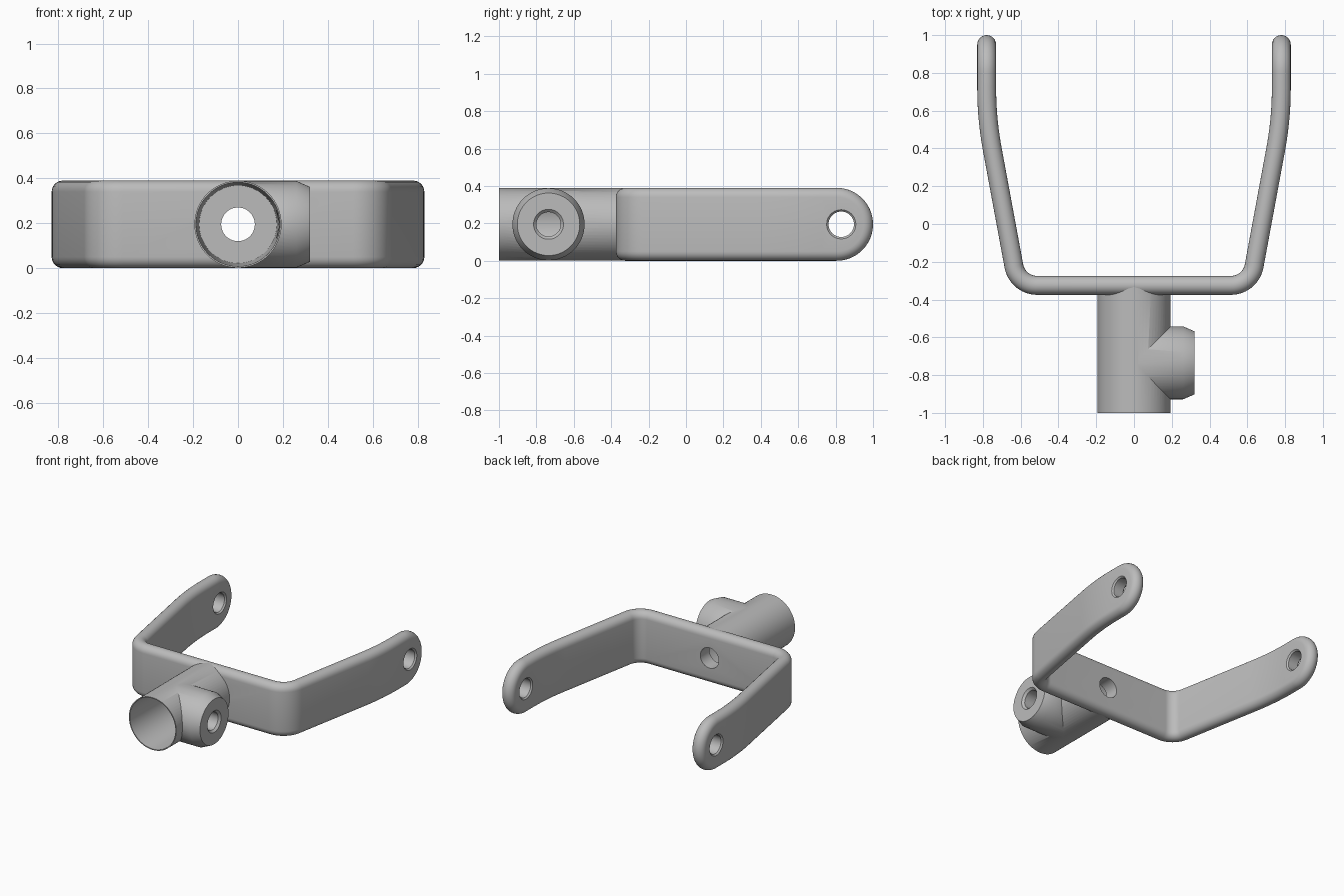
import bpy, bmesh, math
from mathutils import Vector

if "Cube" in bpy.data.objects:
    bpy.data.objects.remove(bpy.data.objects["Cube"], do_unlink=True)

steel = bpy.data.materials.new("plain grey metal")
steel.use_nodes = True
GREY = (0.5, 0.5, 0.5, 1)
steel.diffuse_color = GREY
steel.node_tree.nodes["Principled BSDF"].inputs["Base Color"].default_value = GREY

MID = 0.195      # half height of the strap, and height of every axis
HALF = 0.05      # half thickness of the strap


def finish(name, bm):
    bmesh.ops.remove_doubles(bm, verts=bm.verts, dist=1e-5)
    bmesh.ops.recalc_face_normals(bm, faces=bm.faces)
    mesh = bpy.data.meshes.new(name)
    bm.to_mesh(mesh)
    bm.free()
    mesh.materials.append(steel)
    obj = bpy.data.objects.new(name, mesh)
    bpy.context.collection.objects.link(obj)
    return obj


def turned(name, axis, centre, profile, sides=64):
    """Solid of revolution; profile holds (position along axis, radius)."""
    bm = bmesh.new()
    rings = []
    for along, radius in profile:
        ring = []
        for i in range(sides):
            a = math.tau * i / sides
            across, z = radius * math.cos(a), MID + radius * math.sin(a)
            co = (along, centre + across, z) if axis == "x" else (centre + across, along, z)
            ring.append(bm.verts.new(co))
        rings.append(ring)
    for r0, r1 in zip(rings, rings[1:]):
        for i in range(sides):
            j = (i + 1) % sides
            bm.faces.new((r0[i], r0[j], r1[j], r1[i]))
    bm.faces.new(rings[0])
    bm.faces.new(rings[-1])
    return finish(name, bm)


def combine(target, tool, operation):
    tool.hide_render = True
    mod = target.modifiers.new(operation.lower(), "BOOLEAN")
    mod.operation, mod.solver, mod.object = operation, "EXACT", tool
    bpy.context.view_layer.objects.active = target
    bpy.ops.object.modifier_apply(modifier=mod.name)
    bpy.data.objects.remove(tool, do_unlink=True)


def smooth(obj):
    bpy.ops.object.select_all(action="DESELECT")
    obj.select_set(True)
    bpy.context.view_layer.objects.active = obj
    bpy.ops.object.shade_smooth_by_angle(angle=math.radians(30))


def fillet(before, corner, after, radius, steps):
    """Centre line points and outward normals around a rounded corner."""
    d0, d1 = (corner - before).normalized(), (after - corner).normalized()
    turn = d0.angle_signed(d1)
    side = 1 if d0.x * d1.y - d0.y * d1.x > 0 else -1
    start = corner - d0 * radius * math.tan(abs(turn) / 2)
    n0 = Vector((d0.y, -d0.x))
    centre = start - n0 * radius * side
    base = math.atan2(n0.y, n0.x)
    out = []
    for i in range(steps + 1):
        a = base + side * abs(turn) * i / steps
        n = Vector((math.cos(a), math.sin(a)))
        out.append((centre + n * radius * side, n))
    return out


# Bent strap: centre line of one half, from the bar to the arm end
mid_bar, elbow = Vector((0, -0.325)), Vector((0.617, -0.325))
knee, arm_end = Vector((0.78, 0.557)), Vector((0.78, 0.805))
line = [(mid_bar, Vector((0, -1)))]
line += fillet(mid_bar, elbow, knee, 0.125, 12)
line += fillet(elbow, knee, arm_end, 1.8, 10)

# Each station is (point, normal, cap angle); the cap rounds the arm end
stations = [(p, n, 0) for p, n in line]
CAP = 20
stations += [(arm_end, Vector((1, 0)), math.pi / 2 * i / CAP) for i in range(CAP + 1)]

ROUND = 12
arc = [math.pi * (i / ROUND - 0.5) for i in range(ROUND + 1)]
bm = bmesh.new()
for side in (1, -1):
    rings = []
    for point, normal, cap in stations:
        ring = []
        for sign, angles in ((1, arc), (-1, arc[::-1])):
            for a in angles:
                reach = MID - HALF * (1 - math.cos(a))
                p = point + normal * HALF * math.sin(a)
                ring.append(bm.verts.new((side * p.x, p.y + reach * math.sin(cap),
                                          MID + sign * reach * math.cos(cap))))
        rings.append(ring)
    for r0, r1 in zip(rings, rings[1:]):
        for i in range(len(r0)):
            j = (i + 1) % len(r0)
            bm.faces.new((r0[i], r0[j], r1[j], r1[i]))
strap = finish("fork_strap", bm)

# Pivot holes with small chamfers, and the hole through the bar
for side in (1, -1):
    shape = [(0.71, 0.098), (0.74, 0.068), (0.82, 0.068), (0.85, 0.098)]
    hole = turned("pivot_hole", "x", 0.83, [(side * x, r) for x, r in shape], 48)
    combine(strap, hole, "DIFFERENCE")
combine(strap, turned("bar_hole", "y", 0, [(-0.5, 0.075), (-0.1, 0.075)], 48), "DIFFERENCE")

# Socket tube with a chamfered side boss, bored from the front and the side
socket = turned("socket_tube", "y", 0, [(-1, 0.194), (-0.33, 0.194)])
boss = turned("side_boss", "x", -0.735,
              [(0.02, 0.193), (0.26, 0.193), (0.32, 0.167)])
combine(socket, boss, "UNION")
combine(socket, turned("bore", "y", 0, [(-1.05, 0.188), (-0.38, 0.173)]), "DIFFERENCE")
combine(socket, turned("floor_hole", "y", 0, [(-0.5, 0.075), (-0.2, 0.075)], 48), "DIFFERENCE")
screw_hole = turned("screw_hole", "x", -0.735,
                    [(0.08, 0.065), (0.305, 0.065), (0.34, 0.1)], 48)
combine(socket, screw_hole, "DIFFERENCE")

for part in (strap, socket):
    smooth(part)
